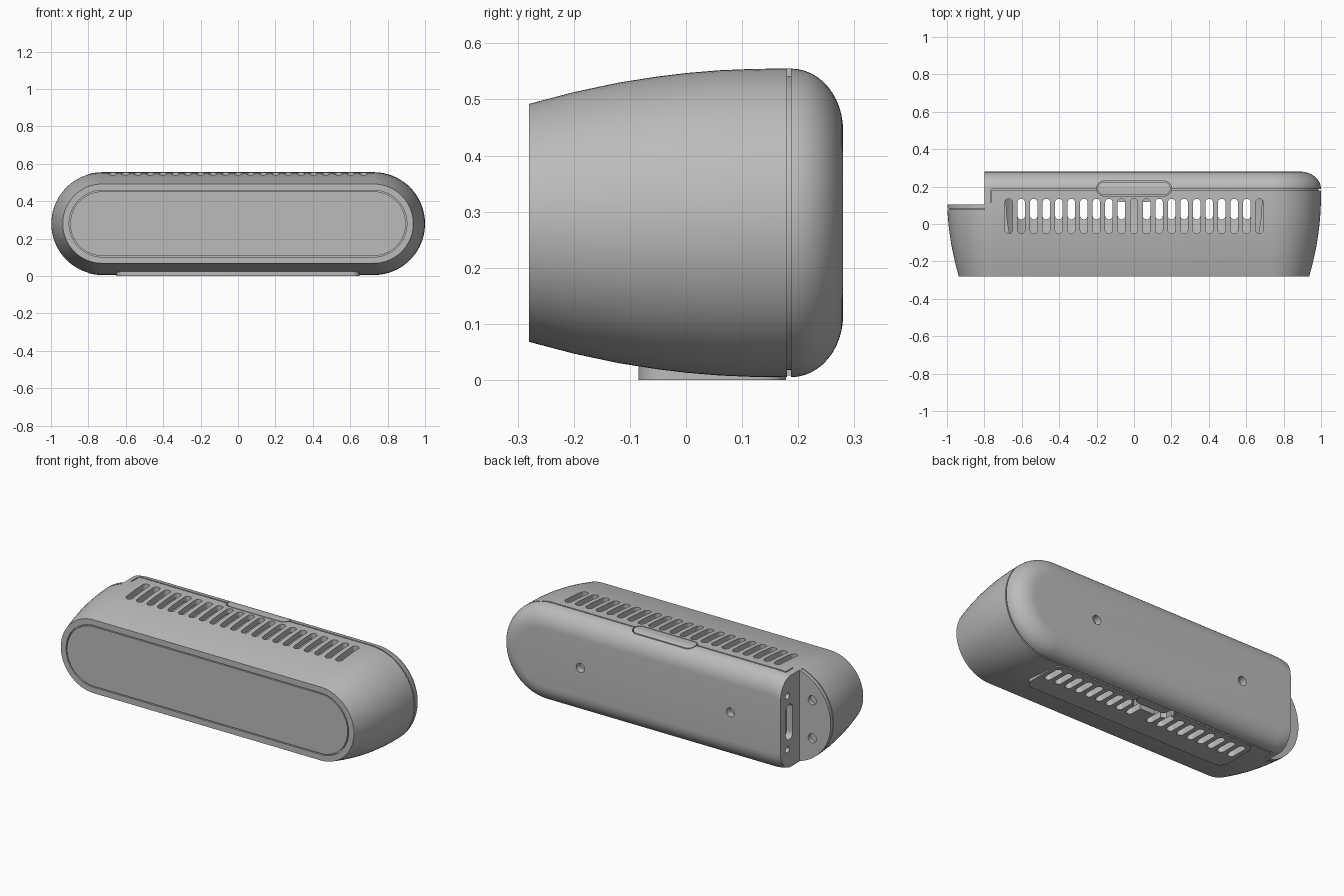
import bpy
import bmesh
import math

cube = bpy.data.objects.get("Cube")
if cube:
    bpy.data.objects.remove(cube)

grey = bpy.data.materials.new("plain grey")
grey.use_nodes = True
COLOUR = (0.5, 0.5, 0.5, 1)
grey.diffuse_color = COLOUR
grey.node_tree.nodes["Principled BSDF"].inputs["Base Color"].default_value = COLOUR

MID = 0.28      # height of the centre line
SPAN = 0.725    # half length of the straight part of the shell


def outline(a, b, r, seg=20):
    """Rounded rectangle: corner centres at (+-a, +-b), corner radius r."""
    pts = []
    for k, (su, sv) in enumerate([(1, 1), (-1, 1), (-1, -1), (1, -1)]):
        for i in range(seg + 1):
            t = math.pi / 2 * (k + i / seg)
            pts.append((su * a + r * math.cos(t), sv * b + r * math.sin(t)))
    return pts


def loft(name, rings, axes="xzy", centre=(0, 0, 0)):
    """Closed loft through rings (a, b, r, height); axes maps u, v, height."""
    order = ["xyz".index(c) for c in axes]
    bm = bmesh.new()
    loops = []
    for a, b, r, h in rings:
        loop = []
        for u, v in outline(a, b, r):
            co = list(centre)
            for axis, value in zip(order, (u, v, h)):
                co[axis] += value
            loop.append(bm.verts.new(co))
        loops.append(loop)
    for low, high in zip(loops, loops[1:]):
        for i in range(len(low)):
            j = (i + 1) % len(low)
            bm.faces.new((low[i], low[j], high[j], high[i]))
    bm.faces.new(loops[0])
    bm.faces.new(loops[-1])
    bmesh.ops.remove_doubles(bm, verts=bm.verts, dist=1e-5)
    bmesh.ops.recalc_face_normals(bm, faces=bm.faces)
    mesh = bpy.data.meshes.new(name)
    bm.to_mesh(mesh)
    bm.free()
    mesh.materials.append(grey)
    obj = bpy.data.objects.new(name, mesh)
    bpy.context.collection.objects.link(obj)
    return obj


def prism(a, b, r, low, high, axes, centre=(0, 0, 0), name="cutter"):
    return loft(name, [(a, b, r, low), (a, b, r, high)], axes, centre)


def box(x0, x1, y0, y1, z0, z1):
    return prism((x1 - x0) / 2, (y1 - y0) / 2, 0, z0, z1, "xyz",
                 ((x0 + x1) / 2, (y0 + y1) / 2, 0))


def boolean(target, cutter, operation="DIFFERENCE"):
    """Apply a boolean and drop the helper object."""
    cutter.hide_render = True
    mod = target.modifiers.new("cut", "BOOLEAN")
    mod.operation, mod.object, mod.solver = operation, cutter, "EXACT"
    graph = bpy.context.evaluated_depsgraph_get()
    mesh = bpy.data.meshes.new_from_object(target.evaluated_get(graph))
    target.modifiers.clear()
    target.data = mesh
    bpy.data.objects.remove(cutter)


def joined(cutters):
    """Merge separate helper objects into one."""
    bm = bmesh.new()
    for c in cutters:
        bm.from_mesh(c.data)
    first = cutters[0]
    bm.to_mesh(first.data)
    bm.free()
    for c in cutters[1:]:
        bpy.data.objects.remove(c)
    return first


def shell(name, profile):
    return loft(name, [(SPAN, 0, r, y) for y, r in profile], "xzy", (0, 0, MID))


def notch(y):
    return box(-1.3, -0.8, y, 0.5, -0.2, 0.8)


# Profiles of the tapering shell and the rounded back
front = [(-0.28, 0.212), (-0.2, 0.233), (-0.12, 0.25), (-0.05, 0.261),
         (0, 0.267), (0.06, 0.272), (0.12, 0.2745), (0.18, 0.275)]
back = []
for i in range(13):
    t = math.pi / 2 * i / 12
    back.append((0.187 + 0.093 * math.sin(t), 0.165 + 0.11 * math.cos(t)))

# Hollow main body with foot pad
body = shell("body_shell", front)
pad = prism(0.6, 0.0815, 0.05, 0, 0.03, "xyz", (0, 0.0465, 0))
boolean(body, pad, "UNION")
cavity = [(0.5, 0, r - 0.03, y) for y, r in front if -0.25 < y < 0.1]
cavity.append((0.5, 0, 0.245, 0.142))
boolean(body, loft("cavity", cavity, "xzy", (0, 0, MID)))
boolean(body, notch(0.078))

# Vent slots, upper row and lower row
PITCH = 0.067
boolean(body, joined([prism(0.073, 0, 0.02, 0.44, 0.7, "yxz", (i * PITCH, 0.042, 0))
                      for i in range(-10, 11)]))
boolean(body, joined([prism(0.04, 0, 0.02, -0.1, 0.12, "yxz", (i * PITCH, 0.085, 0))
                      for i in range(-9, 10) if i]))

# Front panel set in a fine groove
boolean(body, prism(SPAN, 0, 0.178, -0.4, -0.268, "xzy", (0, 0, MID)))
prism(SPAN, 0, 0.172, -0.268, -0.28, "xzy", (0, 0, MID), "front_panel")

# Finger scoop and release tab underneath
boolean(body, prism(0.08, 0, 0.045, -0.1, 0.035, "xyz", (0, 0.15, 0)))
prism(0.07, 0, 0.032, 0.018, 0.036, "xyz", (0, 0.15, 0), "release_tab")

# Back cover with a recessed seam
cover = shell("back_cover", [(0.18, 0.262), (0.187, 0.262)] + back)
boolean(cover, notch(0.078))
boolean(cover, joined([prism(0, 0, 0.026, 0.24, 0.4, "xzy", (x, 0, MID))
                       for x in (-0.48, 0.48)]))

# Seam stops at the end wall and turns forward
wall = shell("end_wall", [(0.18, 0.275), (0.187, 0.275)])
boolean(wall, box(-0.8, -0.765, 0.1, 0.3, -0.2, 0.8), "INTERSECT")
boolean(body, joined([box(-0.768, -0.762, 0.115, 0.3, 0.535, 0.7),
                      box(-0.768, -0.762, 0.115, 0.3, -0.1, 0.02)]))

# Latch button following the top surface
for part in (body, cover):
    boolean(part, prism(0.16, 0, 0.04, 0.5, 0.7, "xyz", (0, 0.19, 0)))
latch = shell("latch_button", front + back)
boolean(latch, prism(0.16, 0, 0.035, 0.49, 0.7, "xyz", (0, 0.19, 0)), "INTERSECT")

# Connector socket and screw holes in the end face
socket = [prism(0.07, 0, 0.032, -1, -0.76, "zyx", (0, 0.2, MID))]
socket += [prism(0, 0, 0.018, -1, -0.77, "zyx", (0, 0.215, MID + s * 0.155))
           for s in (-1, 1)]
socket = joined(socket)
for part in (body, cover, wall):
    copy = socket.copy()
    bpy.context.collection.objects.link(copy)
    boolean(part, copy)
bpy.data.objects.remove(socket)

# Mounting plate on the notch floor with two screw holes
plate = shell("notch_plate", [(0.078, 0.262), (0.084, 0.262),
                              (0.084, 0.273), (0.104, 0.273)])
boolean(plate, box(-1.3, -0.8, 0, 0.3, -0.2, 0.8), "INTERSECT")
boolean(plate, joined([prism(0, 0, 0.026, 0.082, 0.3, "xzy", (-0.88, 0, MID + s * 0.11))
                       for s in (-1, 1)]))

# Smooth curved faces, keep edges sharp
bpy.ops.object.select_all(action="DESELECT")
for part in bpy.context.collection.objects:
    if part.type == "MESH" and part.data.materials and part.data.materials[0] == grey:
        part.select_set(True)
        bpy.context.view_layer.objects.active = part
bpy.ops.object.shade_smooth_by_angle(angle=math.radians(30))
